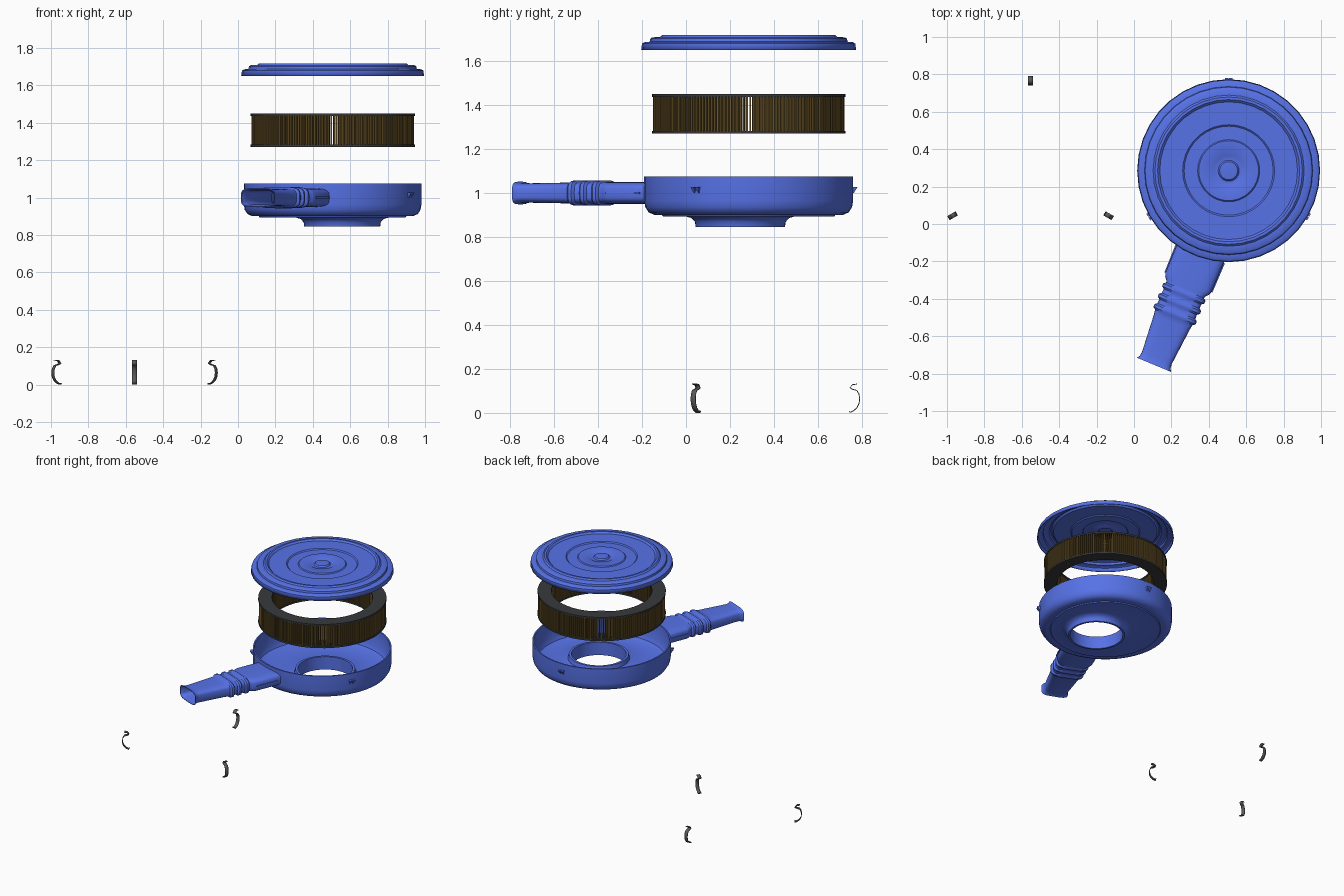
import bpy, bmesh, math
from mathutils import Vector

if "Cube" in bpy.data.objects:
    bpy.data.objects.remove(bpy.data.objects["Cube"])

def material(name, rgb):
    m = bpy.data.materials.new(name)
    m.diffuse_color = (*rgb, 1)
    m.use_nodes = True
    m.node_tree.nodes["Principled BSDF"].inputs["Base Color"].default_value = m.diffuse_color
    return m

BLUE = material("blue_paint", (0.1, 0.18, 0.85))
BROWN = material("brown_paper", (0.17, 0.105, 0.025))
RUBBER = material("dark_rubber", (0.04, 0.041, 0.044))
STEEL = material("grey_steel", (0.1, 0.1, 0.1))

CX, CY = 0.506, 0.285        # housing axis
NX, NY = 0.557, 0.247        # offset neck axis
SEG = 48

def finish(name, bm, mat, smooth=35, solid=0, fix=True):
    if fix:
        bmesh.ops.recalc_face_normals(bm, faces=bm.faces)
    me = bpy.data.meshes.new(name)
    bm.to_mesh(me)
    bm.free()
    me.materials.append(mat)
    if smooth:
        for p in me.polygons:
            p.use_smooth = True
        me.set_sharp_from_angle(angle=math.radians(smooth))
    ob = bpy.data.objects.new(name, me)
    bpy.context.collection.objects.link(ob)
    if solid:
        s = ob.modifiers.new("thickness", 'SOLIDIFY')
        s.thickness = solid
        s.offset = -1
    return ob

def loft(bm, rings, closed=False, cap_first=False):
    """Join rings of points with quads."""
    vs = [[bm.verts.new(p) for p in r] for r in rings]
    n = len(vs[0])
    pairs = list(zip(vs, vs[1:])) + ([(vs[-1], vs[0])] if closed else [])
    for a, b in pairs:
        for j in range(n):
            k = (j + 1) % n
            bm.faces.new((a[j], b[j], b[k], a[k]))
    if cap_first:
        bm.faces.new(vs[0])

def circle(r, z, cx=CX, cy=CY, n=SEG):
    return [(cx + r * math.cos(2 * math.pi * j / n),
             cy + r * math.sin(2 * math.pi * j / n), z) for j in range(n)]

def box(bm, pts):
    """Hexahedron from a bottom quad followed by a top quad."""
    v = [bm.verts.new(p) for p in pts]
    for f in ((3, 2, 1, 0), (4, 5, 6, 7), (0, 1, 5, 4), (1, 2, 6, 5), (2, 3, 7, 6), (3, 0, 4, 7)):
        bm.faces.new([v[i] for i in f])

def polar(cx, cy, deg, r, side, z):
    """Point at radius r in direction deg, shifted sideways."""
    a = math.radians(deg)
    return (cx + r * math.cos(a) - side * math.sin(a),
            cy + r * math.sin(a) + side * math.cos(a), z)

# Lid: pressed sheet with concentric rings and a rolled flange
lid = [(0.03, 1.714), (0.048, 1.712), (0.056, 1.702), (0.077, 1.701), (0.087, 1.707),
       (0.160, 1.707), (0.166, 1.701), (0.238, 1.700), (0.246, 1.707), (0.368, 1.707),
       (0.380, 1.718), (0.394, 1.718), (0.404, 1.709), (0.438, 1.708), (0.447, 1.702),
       (0.450, 1.688), (0.474, 1.686), (0.485, 1.679), (0.489, 1.65)]
bm = bmesh.new()
loft(bm, [circle(r, z, n=36) for r, z in lid], cap_first=True)
finish("lid", bm, BLUE, solid=0.006, fix=False)

# Housing: round pan with an off-centre neck and inner lip
wall_out = [(0.465, 1.075), (0.475, 1.075), (0.475, 0.965), (0.470, 0.935), (0.455, 0.912),
            (0.43, 0.901), (0.395, 0.901), (0.39, 0.894)]
neck = [(0.25, 0.894), (0.222, 0.886), (0.206, 0.868), (0.203, 0.845), (0.188, 0.845),
        (0.188, 0.942), (0.205, 0.942), (0.212, 0.912), (0.23, 0.905)]
wall_in = [(0.42, 0.908), (0.447, 0.92), (0.462, 0.95)]
rings = ([circle(r, z) for r, z in wall_out] + [circle(r, z, NX, NY) for r, z in neck]
         + [circle(r, z) for r, z in wall_in])
bm = bmesh.new()
loft(bm, rings, closed=True)
finish("housing", bm, BLUE)

# Clip lugs: pairs of small triangular hooks on the housing
bm = bmesh.new()
for deg in (90, 210, 330):
    for s in (-0.011, 0.011):
        box(bm, [polar(CX, CY, deg, r, s + d, 1.0) for r, d in
                 ((0.47, -0.003), (0.478, -0.003), (0.478, 0.003), (0.47, 0.003))] +
                [polar(CX, CY, deg, r, s + d, 1.028) for r, d in
                 ((0.47, -0.009), (0.496, -0.009), (0.496, 0.009), (0.47, 0.009))])
finish("clip_lugs", bm, BLUE, smooth=0)

# Intake snorkel: rounded-rectangle tube with three bellows ridges
END = Vector((0.107, -0.753, 1.0))
AX = Vector((0.385, 0.923, 0)).normalized()
SIDE = Vector((AX.y, -AX.x, 0))
UP = Vector((0, 0, 1))

def section(t, w, h, to_wall=False, n=32):
    out = []
    for j in range(n):
        a = 2 * math.pi * j / n
        c, s = math.cos(a), math.sin(a)
        u = math.copysign(abs(c) ** 0.5, c) * w / 2
        v = math.copysign(abs(s) ** 0.5, s) * h / 2
        p = END + AX * t + SIDE * u + UP * v
        if to_wall:  # slide along the axis until it meets the housing wall
            d = Vector((p.x - CX, p.y - CY, 0))
            b = d.dot(AX)
            p += AX * (-b - math.sqrt(b * b - d.length_squared + 0.47 ** 2))
        out.append(p)
    return out

tube = [(0.478, 0.268, 0.1), (0.458, 0.252, 0.1), (0.44, 0.222, 0.1)]
for t in (0.413, 0.353, 0.293):  # bellows ridges
    tube += [(t + 0.018, 0.220, 0.1), (t + 0.008, 0.244, 0.114),
             (t - 0.008, 0.244, 0.114), (t - 0.018, 0.217, 0.1)]
tube += [(0.248, 0.208, 0.095), (0.04, 0.172, 0.088), (0.015, 0.178, 0.091), (0, 0.199, 0.103),
         (0, 0.189, 0.093), (0.03, 0.160, 0.076), (0.248, 0.192, 0.08), (0.438, 0.205, 0.084),
         (0.478, 0.245, 0.086)]
bm = bmesh.new()
loft(bm, [section(0.6, 0.27, 0.1, True)] + [section(*s) for s in tube]
     + [section(0.6, 0.25, 0.086, True)], closed=True)
finish("intake_snorkel", bm, BLUE)

# Seam ridges along the sides of the snorkel box
bm = bmesh.new()
for s in (-1, 1):
    box(bm, [END + AX * t + SIDE * (s * u) + UP * z for z in (-0.005, 0.005)
             for t, u in ((0.478, 0.12), (0.478, 0.139), (0.645, 0.141), (0.645, 0.12))])
finish("snorkel_seams", bm, BLUE, smooth=0)

# Filter end rings
for name, z in (("filter_bottom_ring", 1.27), ("filter_top_ring", 1.437)):
    bm = bmesh.new()
    loft(bm, [circle(r, zz) for r, zz in ((0.345, z), (0.44, z), (0.44, z + 0.013),
                                          (0.345, z + 0.013))], closed=True)
    finish(name, bm, RUBBER)

# Filter pleats: thin radial paper fins
bm = bmesh.new()
N = 180
for i in range(N):
    deg = 360 * (i + 0.5) / N
    box(bm, [polar(CX, CY, deg, r, d, z) for z in (1.28, 1.44)
             for r, d in ((0.349, -0.003), (0.435, -0.004), (0.435, 0.004), (0.349, 0.003))])
finish("filter_pleats", bm, BROWN, smooth=0)

# Three spring clips laid out beside the housing, each with a kinked upper hook
hook = [(0.492, 0.129), (0.474, 0.127), (0.462, 0.114), (0.476, 0.108), (0.493, 0.104),
        (0.503, 0.087), (0.507, 0.065), (0.504, 0.042), (0.494, 0.022), (0.478, 0.008),
        (0.460, 0.0), (0.456, 0.008)]
for k, deg in enumerate((90, 210, 330)):
    bm = bmesh.new()
    rows = [[bm.verts.new(polar(-0.553, 0.285, deg, r, s, z)) for s in (-0.0125, 0.0125)]
            for r, z in hook]
    for a, b in zip(rows, rows[1:]):
        bm.faces.new((a[0], b[0], b[1], a[1]))
    finish(f"spring_clip_{k + 1}", bm, STEEL, smooth=50, solid=0.004, fix=False)
